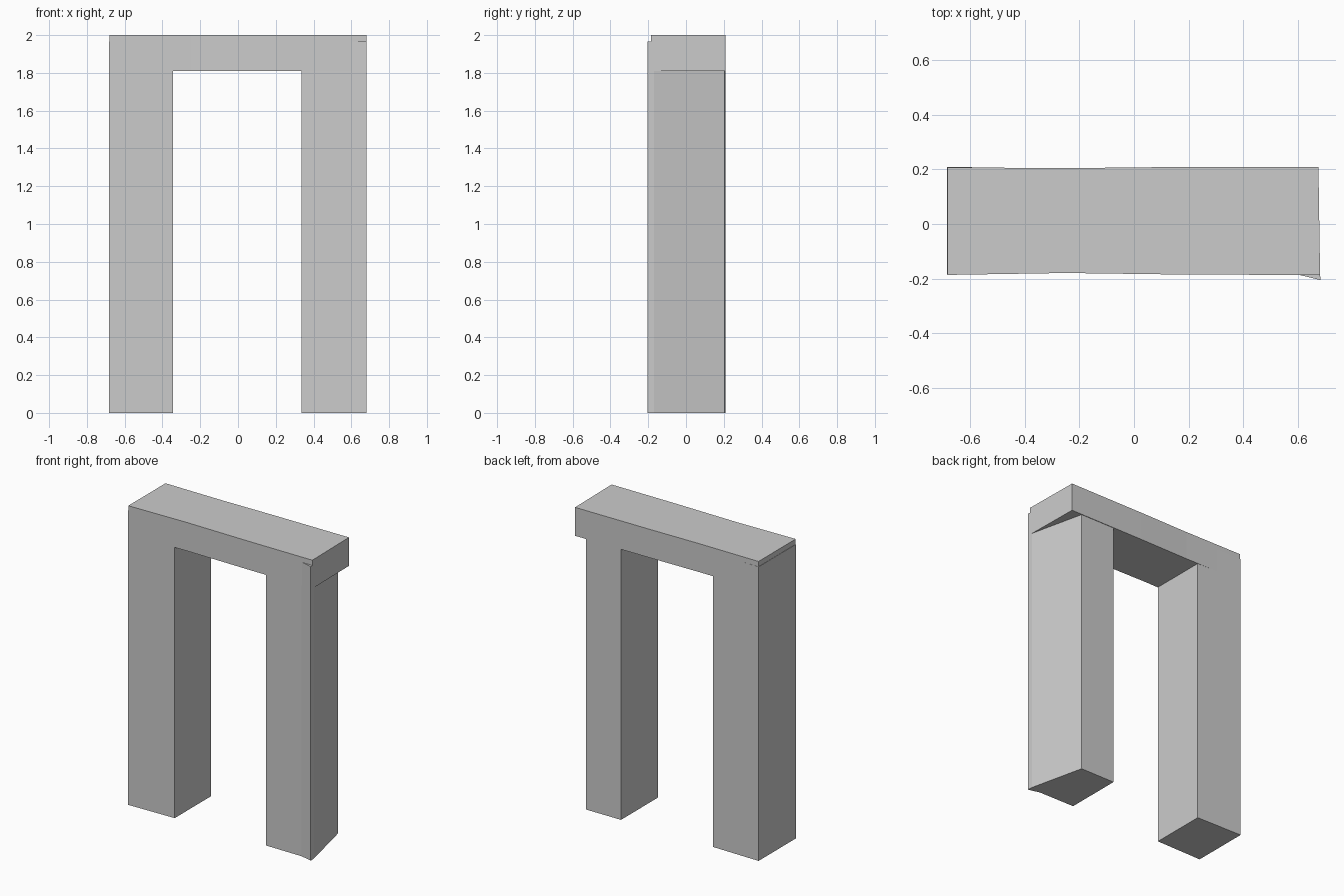
import bpy
import bmesh

cube = bpy.data.objects.get("Cube")
if cube:
    bpy.data.objects.remove(cube, do_unlink=True)

# Plain grey stone
stone = bpy.data.materials.new("grey_stone")
stone.use_nodes = True
colour = (0.6, 0.6, 0.6, 1)
stone.diffuse_color = colour
bsdf = stone.node_tree.nodes["Principled BSDF"]
bsdf.inputs["Base Color"].default_value = colour
bsdf.inputs["Roughness"].default_value = 0.9


def prism(name, outline, bottom, top):
    """Extrude a plan outline (counter-clockwise) between two heights."""
    bm = bmesh.new()
    base = bm.faces.new([bm.verts.new((x, y, bottom)) for x, y in outline])
    result = bmesh.ops.extrude_face_region(bm, geom=[base])
    upper = [v for v in result["geom"] if isinstance(v, bmesh.types.BMVert)]
    bmesh.ops.translate(bm, verts=upper, vec=(0, 0, top - bottom))
    bmesh.ops.recalc_face_normals(bm, faces=bm.faces)
    mesh = bpy.data.meshes.new(name)
    bm.to_mesh(mesh)
    bm.free()
    mesh.materials.append(stone)
    obj = bpy.data.objects.new(name, mesh)
    bpy.context.scene.collection.objects.link(obj)
    return obj


LEG_TOP = 1.965
LINTEL_BOTTOM = 1.81

# Lintel with gently hollowed long sides
prism("lintel", [
    (-0.681, -0.186), (-0.25, -0.179), (0.2, -0.185), (0.68, -0.186),
    (0.674, 0.209), (0.12, 0.208), (-0.25, 0.204), (-0.681, 0.207),
], LINTEL_BOTTOM, 2)

# Left post, tapering in towards the back, with a flared front corner
prism("left_post", [
    (0.337, -0.183), (0.6, -0.185), (0.681, -0.205), (0.68, -0.17),
    (0.594, 0.205), (0.337, 0.205),
], 0, LEG_TOP)

# Right post, nearly square to the lintel
prism("right_post", [
    (-0.683, -0.184), (-0.343, -0.179), (-0.343, 0.203), (-0.683, 0.209),
], 0, LEG_TOP)
